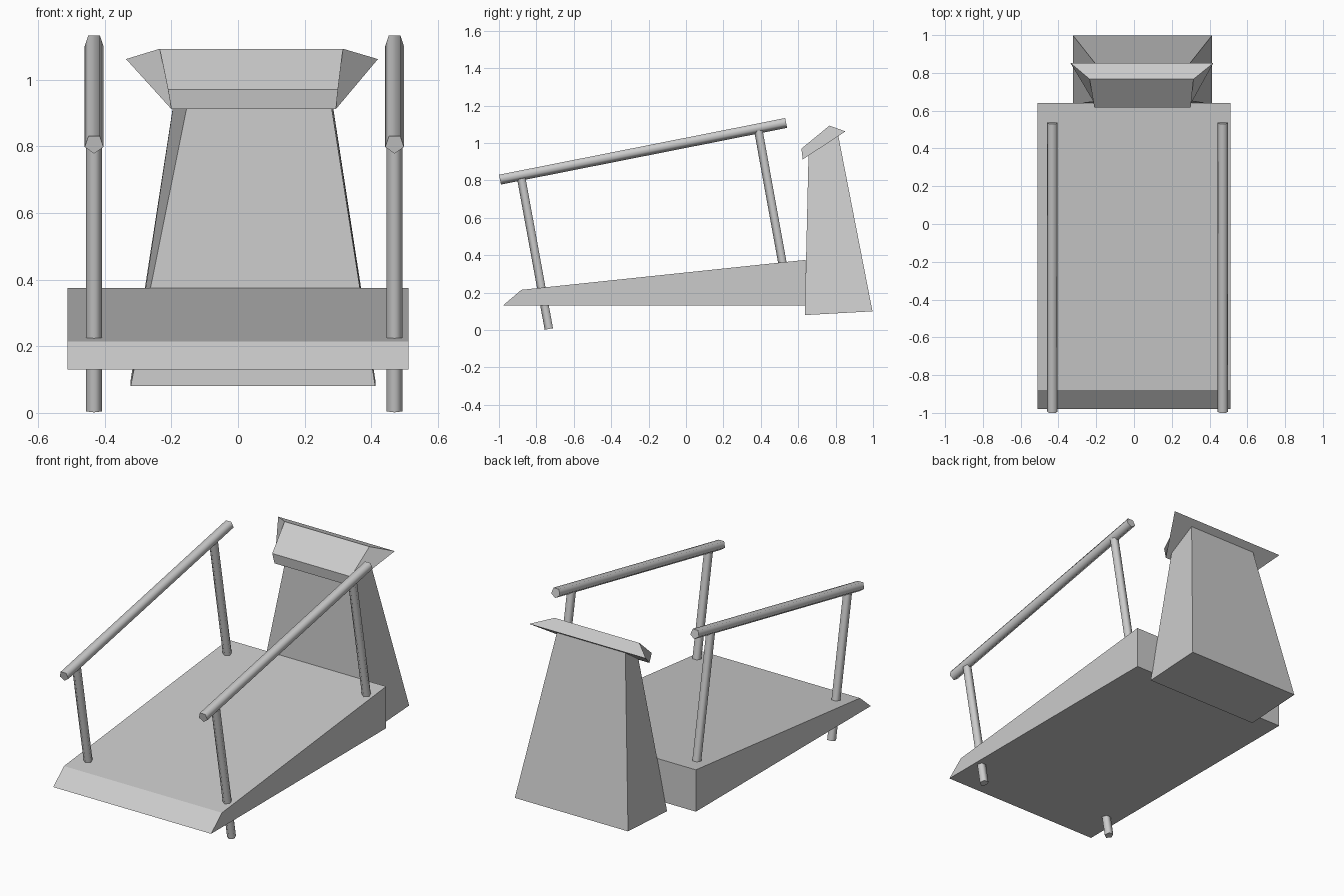
import bpy, bmesh, math
from mathutils import Vector

if "Cube" in bpy.data.objects:
    bpy.data.objects.remove(bpy.data.objects["Cube"])


def make_object(name, bm):
    bmesh.ops.recalc_face_normals(bm, faces=bm.faces)
    mesh = bpy.data.meshes.new(name)
    bm.to_mesh(mesh)
    bm.free()
    obj = bpy.data.objects.new(name, mesh)
    bpy.context.collection.objects.link(obj)
    return obj


def block(name, profile):
    """Solid from a side profile of (y, z, left x, right x) points."""
    bm = bmesh.new()
    left = [bm.verts.new((l, y, z)) for y, z, l, r in profile]
    right = [bm.verts.new((r, y, z)) for y, z, l, r in profile]
    bm.faces.new(left)
    bm.faces.new(right)
    n = len(profile)
    for i in range(n):
        j = (i + 1) % n
        bm.faces.new((left[i], left[j], right[j], right[i]))
    return make_object(name, bm)


def tube(name, x, start, end, radius, sides=5):
    """Five-sided bar between two (y, z) points, with one corner pointing down."""
    a, b = Vector((x, *start)), Vector((x, *end))
    axis = (b - a).normalized()
    side = Vector((1, 0, 0))
    down = axis.cross(side).normalized()
    if down.z > 0:
        down = -down
    bm = bmesh.new()
    rings = []
    for p in (a, b):
        ring = []
        for k in range(sides):
            t = 2 * math.pi * k / sides
            ring.append(bm.verts.new(p + radius * (math.cos(t) * down + math.sin(t) * side)))
        rings.append(ring)
        bm.faces.new(ring)
    for k in range(sides):
        j = (k + 1) % sides
        f = bm.faces.new((rings[0][k], rings[0][j], rings[1][j], rings[1][k]))
        f.smooth = True
    return make_object(name, bm)


# Sloping walking deck
W = 0.512
block("deck", [(-0.98, 0.13, -W, W), (0.64, 0.13, -W, W),
               (0.64, 0.375, -W, W), (-0.88, 0.215, -W, W)])

# Tapered upright at the end of the deck
block("upright", [(0.635, 0.08, -0.322, 0.412), (0.997, 0.10, -0.322, 0.412),
                  (0.812, 1.05, -0.175, 0.265), (0.655, 0.935, -0.15, 0.278)])

# Flared control console
block("console", [(0.624, 0.912, -0.20, 0.294), (0.852, 1.062, -0.336, 0.42),
                  (0.767, 1.093, -0.235, 0.315), (0.617, 0.97, -0.21, 0.30)])

# Handrails and their leaning posts
for side, x in (("left", -0.432), ("right", 0.47)):
    tube(side + "_handrail", x, (-0.995, 0.807), (0.535, 1.11), 0.0295)
    tube(side + "_front_post", x, (-0.878, 0.81), (-0.731, 0.006), 0.025)
    tube(side + "_rear_post", x, (0.387, 1.08), (0.534, 0.27), 0.025)
